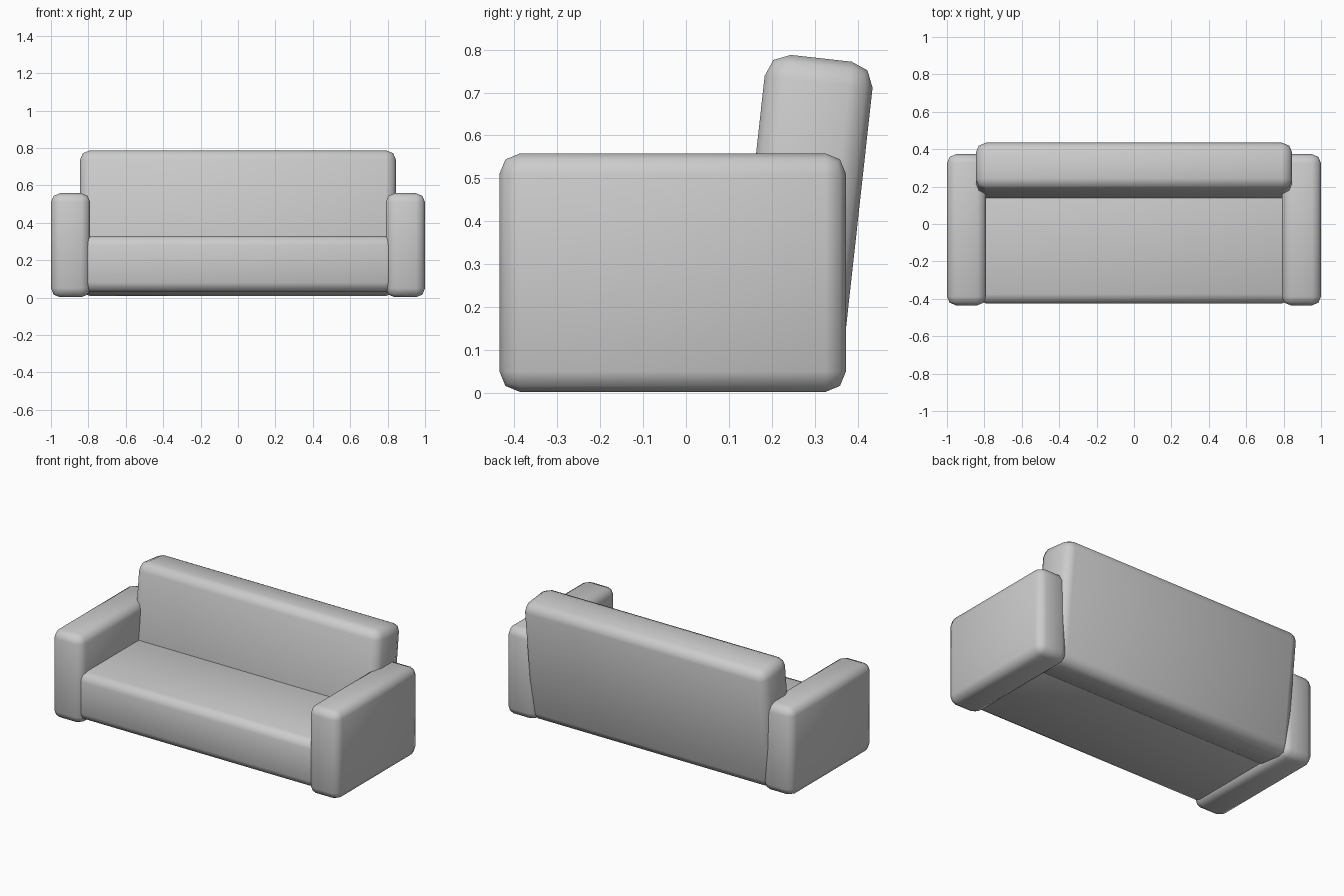
import bpy
import math

if "Cube" in bpy.data.objects:
    bpy.data.objects.remove(bpy.data.objects["Cube"])


def cushion(name, size, centre, bevel, tilt=0.0):
    """Box with rounded edges, optionally tilted about the x axis."""
    bpy.ops.mesh.primitive_cube_add(size=1, location=centre)
    ob = bpy.context.object
    ob.name = name
    ob.scale = size
    bpy.ops.object.transform_apply(location=False, rotation=False, scale=True)
    mod = ob.modifiers.new("Rounded edges", 'BEVEL')
    mod.width = bevel
    mod.segments = 2
    mod.limit_method = 'NONE'
    bpy.ops.object.modifier_apply(modifier=mod.name)
    bpy.ops.object.shade_smooth()
    ob.rotation_euler.x = math.radians(tilt)
    return ob


# Two armrests
for side, label in ((-1, "left"), (1, "right")):
    cushion(f"{label}_armrest", (0.21, 0.808, 0.556),
            (side * 0.895, -0.031, 0.28), 0.048)

# Seat, tucked slightly into the armrests and backrest
cushion("seat", (1.68, 0.685, 0.30), (0, -0.0825, 0.18), 0.05)

# Backrest leaning backwards
cushion("backrest", (1.692, 0.253, 0.768), (0, 0.273, 0.398), 0.055, tilt=-6.3)
